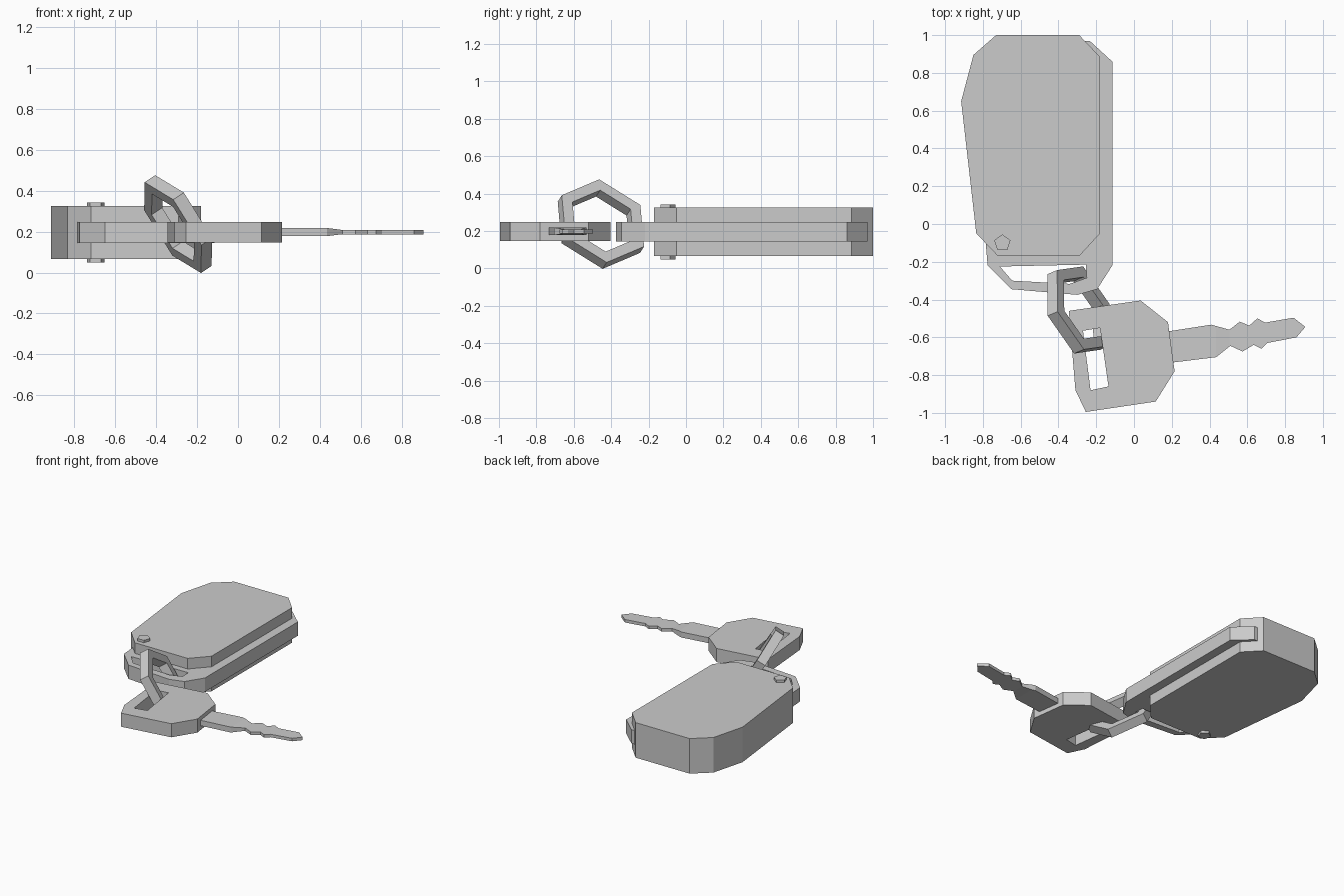
import bpy
import bmesh
from mathutils import Vector

cube = bpy.data.objects.get("Cube")
if cube:
    bpy.data.objects.remove(cube, do_unlink=True)

grey = bpy.data.materials.new("plain grey")
grey.use_nodes = True
colour = (0.6, 0.6, 0.6, 1)
grey.diffuse_color = colour
grey.node_tree.nodes["Principled BSDF"].inputs["Base Color"].default_value = colour


def finish(name, bm):
    bmesh.ops.recalc_face_normals(bm, faces=bm.faces[:])
    mesh = bpy.data.meshes.new(name)
    bm.to_mesh(mesh)
    bm.free()
    mesh.materials.append(grey)
    obj = bpy.data.objects.new(name, mesh)
    bpy.context.collection.objects.link(obj)
    return obj


def prism(loops, low, high):
    """Flat outline, with optional holes, extruded from low to high."""
    bm = bmesh.new()
    edges = []
    for loop in loops:
        verts = [bm.verts.new((x, y, low)) for x, y in loop]
        edges += [bm.edges.new((v, verts[i - 1])) for i, v in enumerate(verts)]
    bmesh.ops.triangle_fill(bm, edges=edges, use_beauty=True)
    result = bmesh.ops.extrude_face_region(bm, geom=bm.faces[:])
    for v in result["geom"]:
        if isinstance(v, bmesh.types.BMVert):
            v.co.z = high
    return bm


# Fob case
case = [(-.73, 1), (-.29, 1), (-.18, .885), (-.18, -.05), (-.29, -.17),
        (-.72, -.17), (-.835, -.05), (-.915, .65), (-.85, .895)]
finish("fob_case", prism([case], .067, .325))

# Middle layer with the loop for the ring
middle = [(-.73, .97), (-.235, .97), (-.115, .86), (-.115, -.22), (-.195, -.345),
          (-.3, -.375), (-.65, -.345), (-.775, -.22), (-.785, -.1)]
loop_hole = [(-.71, -.225), (-.255, -.215), (-.25, -.285), (-.34, -.317), (-.645, -.3)]
finish("fob_middle", prism([middle, loop_hole], .145, .247))

# Five-sided pin through the case
pin = bmesh.new()
bmesh.ops.create_cone(pin, cap_ends=True, segments=5, radius1=.045, radius2=.045, depth=.294)
bmesh.ops.translate(pin, verts=pin.verts, vec=(-.697, -.1, .196))
finish("fob_pin", pin)

# Key head with its slot
head = [(-.345, -.46), (.035, -.405), (.18, -.52), (.215, -.78),
        (.115, -.94), (-.255, -.995), (-.31, -.88)]
slot = [(-.27, -.565), (-.18, -.55), (-.135, -.86), (-.23, -.88)]
finish("key_head", prism([head, slot], .147, .247))

# Key blade, thinner past the shank
outline = [(.17, -.57), (.41, -.533), (.505, -.56), (.56, -.517), (.61, -.538),
           (.653, -.5), (.695, -.522), (.845, -.496), (.907, -.545), (.86, -.6),
           (.705, -.63), (.675, -.66), (.633, -.64), (.575, -.675), (.51, -.645),
           (.435, -.705), (.19, -.735)]
blade = prism([outline], -1, 1)
for x in (.435, .505):
    bmesh.ops.bisect_plane(blade, geom=blade.verts[:] + blade.edges[:] + blade.faces[:],
                           plane_co=(x, 0, 0), plane_no=(1, 0, 0))
for v in blade.verts:
    v.co.z = .198 + v.co.z * (.02 if v.co.x < .44 else .011)
finish("key_blade", blade)

# Tilted six-sided ring joining fob and key
centre = Vector((-.293, -.455, .237))
a = Vector((-.138, -.02, .222))
b = Vector((.14, -.2, -.085))
side = a.cross(b).normalized() * .033
spokes = [a, a + b, b, -a, -a - b, -b]
ring = bmesh.new()
sections = [[ring.verts.new(centre + s * scale + side * sign)
             for scale, sign in ((1, -1), (1, 1), (.74, 1), (.74, -1))] for s in spokes]
for i, here in enumerate(sections):
    last = sections[i - 1]
    for j in range(4):
        ring.faces.new((last[j], last[j - 1], here[j - 1], here[j]))
finish("ring", ring)
